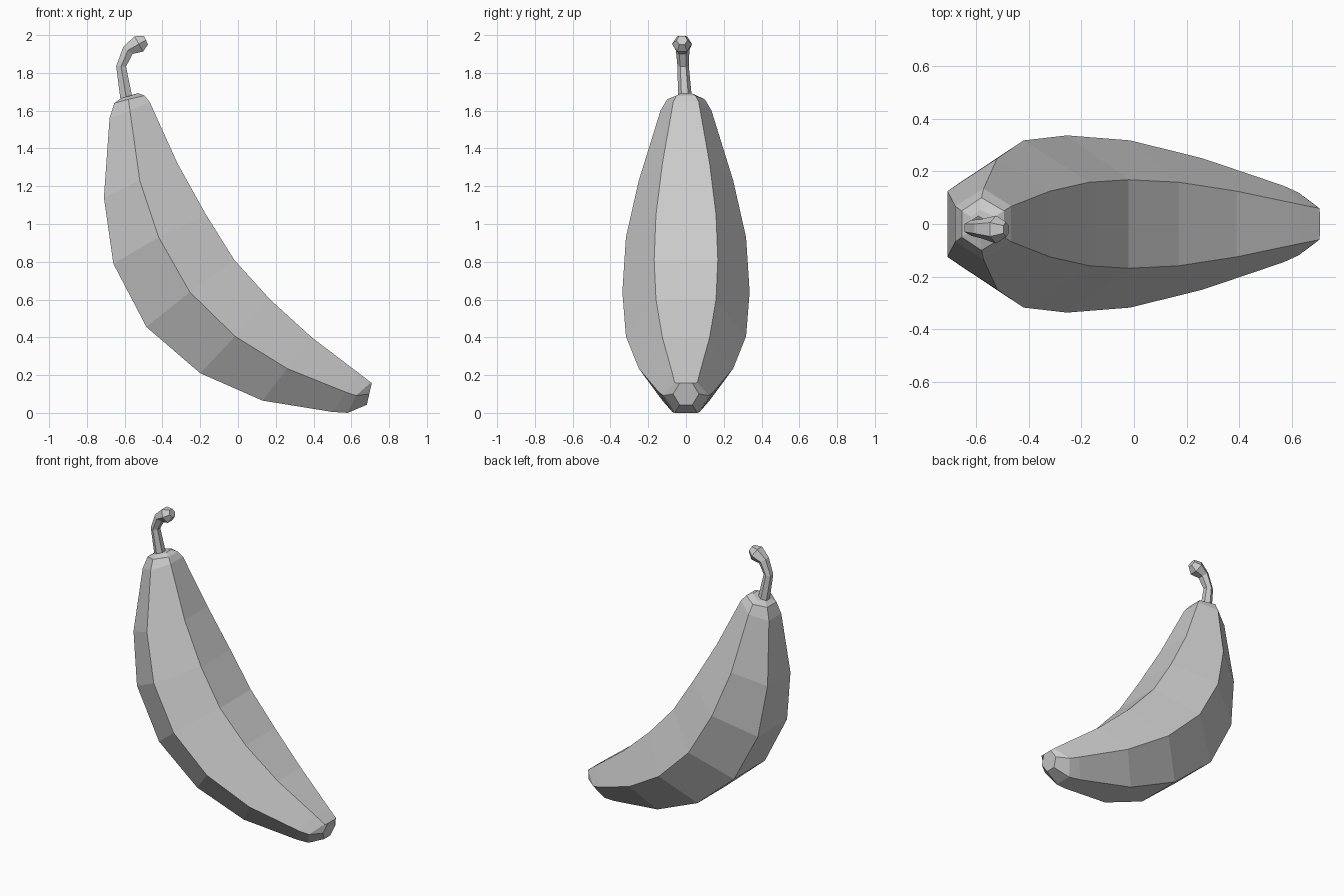
import bpy, bmesh
from mathutils import Vector

if "Cube" in bpy.data.objects:
    bpy.data.objects.remove(bpy.data.objects["Cube"])


def skin(name, rings):
    """Bridge a list of equal-sized point rings and cap both ends."""
    bm = bmesh.new()
    loops = [[bm.verts.new(p) for p in ring] for ring in rings]
    n = len(loops[0])
    for a, b in zip(loops, loops[1:]):
        for i in range(n):
            j = (i + 1) % n
            bm.faces.new((a[i], a[j], b[j], b[i]))
    bm.faces.new(loops[0])
    bm.faces.new(loops[-1])
    bmesh.ops.recalc_face_normals(bm, faces=bm.faces)
    mesh = bpy.data.meshes.new(name)
    bm.to_mesh(mesh)
    bm.free()
    obj = bpy.data.objects.new(name, mesh)
    bpy.context.collection.objects.link(obj)
    return obj


def hexagon(outer, mid, inner, w, y=0):
    """Hexagon across the bend: side corners are twice as wide as the flats."""
    (ox, oz), (mx, mz), (ix, iz) = outer, mid, inner
    h = w / 2
    return [(ox, y - h, oz), (mx, y - w, mz), (ix, y - h, iz),
            (ix, y + h, iz), (mx, y + w, mz), (ox, y + h, oz)]


# Fruit body: outer edge, side ridge, inner edge, half width
body = [
    ((-.62, 1.665), (-.585, 1.675), (-.53, 1.693), .055),
    ((-.655, 1.64), (-.58, 1.66), (-.495, 1.68), .10),
    ((-.68, 1.56), (-.572, 1.60), (-.467, 1.645), .135),
    ((-.71, 1.14), (-.52, 1.23), (-.32, 1.32), .25),
    ((-.66, .79), (-.42, .93), (-.17, 1.05), .318),
    ((-.485, .455), (-.255, .64), (-.02, .81), .337),
    ((-.20, .21), (-.015, .405), (.17, .60), .318),
    ((.13, .065), (.26, .235), (.39, .40), .25),
    ((.50, .005), (.57, .11), (.64, .21), .145),
    ((.58, 0), (.625, .092), (.705, .16), .12),
    ((.682, .043), (.695, .10), (.708, .157), .068),
]
skin("banana_body", [hexagon(*r) for r in body])

# Curved stem with a knob: x, z, radius, y, direction of travel
stem = [
    (-.59, 1.66, .037, -.005, (-.15, 1)),
    (-.619, 1.835, .030, -.015, (.05, 1)),
    (-.582, 1.92, .036, -.018, (.8, 1)),
    (-.525, 1.953, .053, -.021, (1, .55)),
    (-.487, 1.973, .029, -.021, (1, .45)),
]
rings = []
for x, z, r, y, d in stem:
    c, t = Vector((x, z)), Vector(d).normalized()
    n = Vector((t.y, -t.x)) * r * .87
    rings.append(hexagon(c - n, c, c + n, r, y))
skin("stem", rings)
